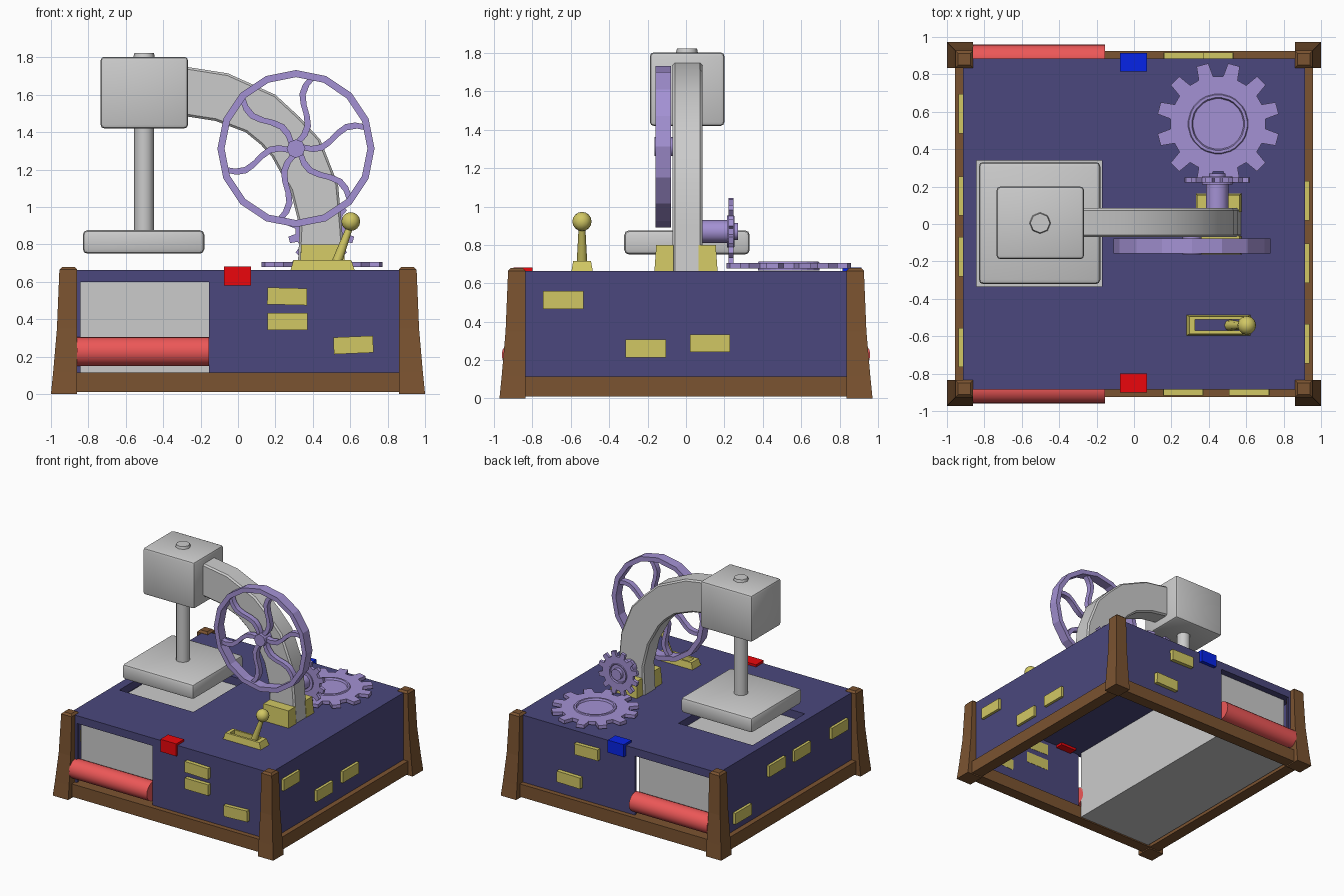
import bpy, bmesh
from math import sin, cos, pi, radians
from mathutils import Vector, Matrix

if "Cube" in bpy.data.objects:
    bpy.data.objects.remove(bpy.data.objects["Cube"])


def material(name, r, g, b):
    m = bpy.data.materials.new(name)
    m.diffuse_color = ((r / 255) ** 2.2, (g / 255) ** 2.2, (b / 255) ** 2.2, 1)
    m.use_nodes = True
    m.node_tree.nodes["Principled BSDF"].inputs["Base Color"].default_value = m.diffuse_color
    return m


WOOD = material("wood", 122, 84, 52)
NAVY = material("navy", 76, 73, 124)
RED = material("roller_red", 236, 88, 88)
TAG_RED = material("tag_red", 235, 15, 20)
TAG_BLUE = material("tag_blue", 15, 40, 230)
PURPLE = material("purple", 162, 144, 210)
GOLD = material("gold", 208, 198, 100)


def finish(bm, name, mat=None, smooth=None, bevel=0):
    bmesh.ops.recalc_face_normals(bm, faces=bm.faces)
    if bevel:
        bmesh.ops.bevel(bm, geom=bm.edges[:], offset=bevel, segments=2,
                        profile=0.5, affect='EDGES')
    me = bpy.data.meshes.new(name)
    bm.to_mesh(me)
    bm.free()
    if smooth:
        me.shade_smooth()
        me.set_sharp_from_angle(angle=radians(smooth))
    ob = bpy.data.objects.new(name, me)
    bpy.context.collection.objects.link(ob)
    if mat:
        me.materials.append(mat)
    return ob


def box(name, x0, x1, y0, y1, z0, z1, mat=None, bevel=0, tilt=None):
    bm = bmesh.new()
    bmesh.ops.create_cube(bm, size=1)
    rot = tilt if tilt else Matrix.Identity(4)
    c = Vector(((x0 + x1) / 2, (y0 + y1) / 2, (z0 + z1) / 2))
    bm.transform(Matrix.Translation(c) @ rot @ Matrix.Diagonal((x1 - x0, y1 - y0, z1 - z0, 1)))
    return finish(bm, name, mat, 35 if bevel else None, bevel)


def rod(name, a, b, r, r2=None, sides=12, mat=None):
    a, b = Vector(a), Vector(b)
    bm = bmesh.new()
    bmesh.ops.create_cone(bm, cap_ends=True, segments=sides, radius1=r,
                          radius2=r if r2 is None else r2, depth=(b - a).length)
    q = (b - a).to_track_quat('Z', 'Y').to_matrix().to_4x4()
    bm.transform(Matrix.Translation((a + b) / 2) @ q)
    return finish(bm, name, mat, 50)


def loft(name, rings, mat=None, ring_loop=False, strip_loop=True, smooth=None, matrix=None):
    """Skin equal-length rings; ring_loop joins last ring to first instead of capping."""
    bm = bmesh.new()
    vs = [[bm.verts.new(p) for p in r] for r in rings]
    n, k = len(rings), len(rings[0])
    for i in range(n if ring_loop else n - 1):
        for j in range(k if strip_loop else k - 1):
            a, b = vs[i], vs[(i + 1) % n]
            bm.faces.new((a[j], a[(j + 1) % k], b[(j + 1) % k], b[j]))
    if not ring_loop:
        bm.faces.new(vs[0][::-1])
        bm.faces.new(vs[-1])
    if matrix:
        bm.transform(matrix)
    return finish(bm, name, mat, smooth)


def rect(x0, x1, y0, y1, z):
    return [(x0, y0, z), (x1, y0, z), (x1, y1, z), (x0, y1, z)]


# tapered corner posts
for sx, fx in ((-1, "left"), (1, "right")):
    for sy, fy in ((-1, "front"), (1, "back")):
        rings = [rect(sx * (0.86 + c), sx * (1.0 - o), sy * (0.835 + c), sy * (0.972 - o), z)
                 for z, o, c in ((0, 0, 0), (0.12, 0.012, 0), (0.35, 0.032, 0),
                                 (0.665, 0.045, 0), (0.68, 0.06, 0.015))]
        loft(f"post_{fy}_{fx}", rings, WOOD)

# bottom rails
for s, n in ((-1, "front"), (1, "back")):
    ya, yb = sorted((s * 0.83, s * 0.925))
    box(f"rail_{n}", -0.87, 0.87, ya, yb, 0.01, 0.115, WOOD)
for s, n in ((-1, "left"), (1, "right")):
    xa, xb = sorted((s * 0.86, s * 0.957))
    box(f"rail_{n}", xa, xb, -0.85, 0.85, 0.01, 0.115, WOOD)

# top panel with press opening
o, h = (-0.915, 0.915, -0.885, 0.885), (-0.842, -0.17, -0.335, 0.34)
loft("top_panel", [rect(*o, 0.664), rect(*h, 0.664), rect(*h, 0.6), rect(*o, 0.6)],
     NAVY, ring_loop=True)

# side walls, open at left of front and back
for s, n in ((-1, "front"), (1, "back")):
    ya, yb = sorted((s * 0.865, s * 0.885))
    box(f"wall_{n}", -0.155, 0.915, ya, yb, 0.1, 0.61, NAVY)
    box(f"wall_strip_{n}", -0.915, -0.842, ya, yb, 0.1, 0.61, NAVY)
    rod(f"roller_{n}", (-0.862, s * 0.882, 0.227), (-0.155, s * 0.882, 0.227), 0.078,
        sides=20, mat=RED)
for s, n in ((-1, "left"), (1, "right")):
    xa, xb = sorted((s * 0.895, s * 0.915))
    box(f"wall_{n}", xa, xb, -0.87, 0.87, 0.1, 0.61, NAVY)

# feed bed between the rollers
box("feed_bed", -0.842, -0.155, -0.83, 0.83, 0.02, 0.598)

# edge tags
box("front_tag", -0.075, 0.07, -0.9, -0.8, 0.58, 0.682, TAG_RED)
box("back_tag", -0.075, 0.07, 0.815, 0.915, 0.58, 0.682, TAG_BLUE)

# gold wall plates: position along wall, height, tilt
for i, (s, u, z, t) in enumerate(((-1, 0.263, 0.522, 1.5), (-1, 0.265, 0.388, 0),
                                  (-1, 0.617, 0.262, -2.5), (1, 0.265, 0.53, 1),
                                  (1, 0.425, 0.26, -1))):
    y = s * 0.89
    box(f"plate_face_{i}", u - 0.106, u + 0.106, y - 0.027, y + 0.027, z - 0.045, z + 0.045,
        GOLD, tilt=Matrix.Rotation(radians(t), 4, 'Y'))
for i, (s, u, z) in enumerate(((1, -0.64, 0.513), (1, -0.21, 0.26), (1, 0.125, 0.287),
                               (-1, 0.59, 0.22), (-1, 0.15, 0.44), (-1, -0.175, 0.44),
                               (-1, -0.66, 0.44))):
    x = s * 0.912
    box(f"plate_side_{i}", x - 0.025, x + 0.025, u - 0.105, u + 0.105, z - 0.046, z + 0.046, GOLD)

# press
box("press_plate", -0.83, -0.18, -0.322, 0.332, 0.75, 0.876, None, 0.025)
rod("press_rod", (-0.502, 0.005, 0.86), (-0.502, 0.005, 1.44), 0.053)
box("press_head", -0.735, -0.267, -0.188, 0.2, 1.42, 1.803, None, 0.02)
rod("press_cap", (-0.502, 0.005, 1.79), (-0.502, 0.005, 1.824), 0.06, 0.052, 8)

# curved arm: matching upper and lower profile points
upper = [(-0.28, 1.75), (-0.053, 1.714), (0.2, 1.6), (0.33, 1.48), (0.44, 1.36),
         (0.535, 1.12), (0.555, 0.9), (0.572, 0.65)]
lower = [(-0.28, 1.485), (-0.12, 1.46), (0.04, 1.4), (0.12, 1.335), (0.18, 1.27),
         (0.28, 1.09), (0.33, 0.89), (0.318, 0.65)]
c = 0.012
rings = []
for (ux, uz), (lx, lz) in zip(upper, lower):
    u, l = Vector((ux, 0, uz)), Vector((lx, 0, lz))
    d = (u - l).normalized() * c
    rings.append([p + Vector((0, y, 0)) for p, y in (
        (l, -0.07 + c), (l, 0.085 - c), (l + d, 0.085), (u - d, 0.085),
        (u, 0.085 - c), (u, -0.07 + c), (u - d, -0.07), (l + d, -0.07))])
loft("arm", rings, smooth=30)

# arm brackets
for s, n in ((-1, "front"), (1, "back")):
    loft(f"arm_bracket_{n}", [rect(0.33, 0.575, s * 0.065, s * 0.165, 0.655),
                              rect(0.338, 0.565, s * 0.065, s * 0.155, 0.8)], GOLD)


# hand wheel with six S-shaped spokes
hub = Vector((0.31, -0.118, 1.312))


def circle(r, y, n=16):
    return [hub + Vector((r * cos(2 * pi * i / n), y, r * sin(2 * pi * i / n))) for i in range(n)]


loft("wheel_rim", [circle(0.42, -0.04), circle(0.42, 0.04), circle(0.382, 0.04),
                   circle(0.382, -0.04)], PURPLE, ring_loop=True)
rod("wheel_hub", hub + Vector((0, -0.045, 0)), hub + Vector((0, 0.06, 0)), 0.05, sides=8, mat=PURPLE)
for k in range(6):
    turn = Matrix.Translation(hub) @ Matrix.Rotation(-radians(16.6 + 60 * k), 4, 'Y')
    rings = []
    for i in range(8):
        t = i / 7
        x, z = 0.03 + 0.365 * t, -0.034 * sin(2 * pi * t)
        rings.append([(x, -0.022, z - 0.017), (x, 0.022, z - 0.017),
                      (x, 0.022, z + 0.017), (x, -0.022, z + 0.017)])
    loft(f"wheel_spoke_{k}", rings, PURPLE, smooth=40, matrix=turn)


# gears: toothed disc with a raised foot and a recessed centre
def gear(name, tip, root, ring, teeth, depth, matrix):
    step = 2 * pi / teeth
    ang = [(k + f) * step for k in range(teeth) for f in (0.2, 0.31, 0.69, 0.8)]
    toothed = [root, tip, tip, root] * teeth

    def outline(z):
        return [(r * cos(a), r * sin(a), z) for r, a in zip(toothed, ang)]

    def poly(r, z):
        return [(q * cos(a), q * sin(a), z) for a in ang
                for q in [r * cos(step / 2) / cos(a % step - step / 2)]]

    loft(name, [poly(ring, -depth * 0.9), poly(ring, -depth / 2), outline(-depth / 2),
                outline(depth / 2), poly(ring, depth / 2), poly(ring * 0.97, depth * 0.75),
                poly(ring * 0.88, depth * 0.75), poly(ring * 0.84, depth * 0.2)],
         PURPLE, matrix=matrix)


gear("large_gear", 0.328, 0.255, 0.165, 12, 0.028, Matrix.Translation((0.45, 0.535, 0.692)))
gear("small_gear", 0.178, 0.138, 0.085, 12, 0.025,
     Matrix.Translation((0.445, 0.235, 0.87)) @ Matrix.Rotation(-pi / 2, 4, 'X'))
rod("gear_axle", (0.445, 0.07, 0.87), (0.445, 0.225, 0.87), 0.06, sides=12, mat=PURPLE)
rod("gear_axle_tip", (0.445, 0.22, 0.87), (0.445, 0.27, 0.87), 0.045, sides=12, mat=PURPLE)

# lever with slotted base
slot = (0.325, 0.57, -0.57, -0.51)
loft("lever_base", [rect(0.28, 0.625, -0.597, -0.485, 0.66), rect(0.297, 0.605, -0.588, -0.495, 0.716),
                    rect(*slot, 0.716), rect(*slot, 0.66)], GOLD, ring_loop=True)
rod("lever_rod", (0.512, -0.542, 0.66), (0.6, -0.542, 0.9), 0.03, 0.017, 8, GOLD)
bm = bmesh.new()
bmesh.ops.create_uvsphere(bm, u_segments=12, v_segments=8, radius=0.05)
bm.transform(Matrix.Translation((0.603, -0.542, 0.922)))
finish(bm, "lever_knob", GOLD, 60)
